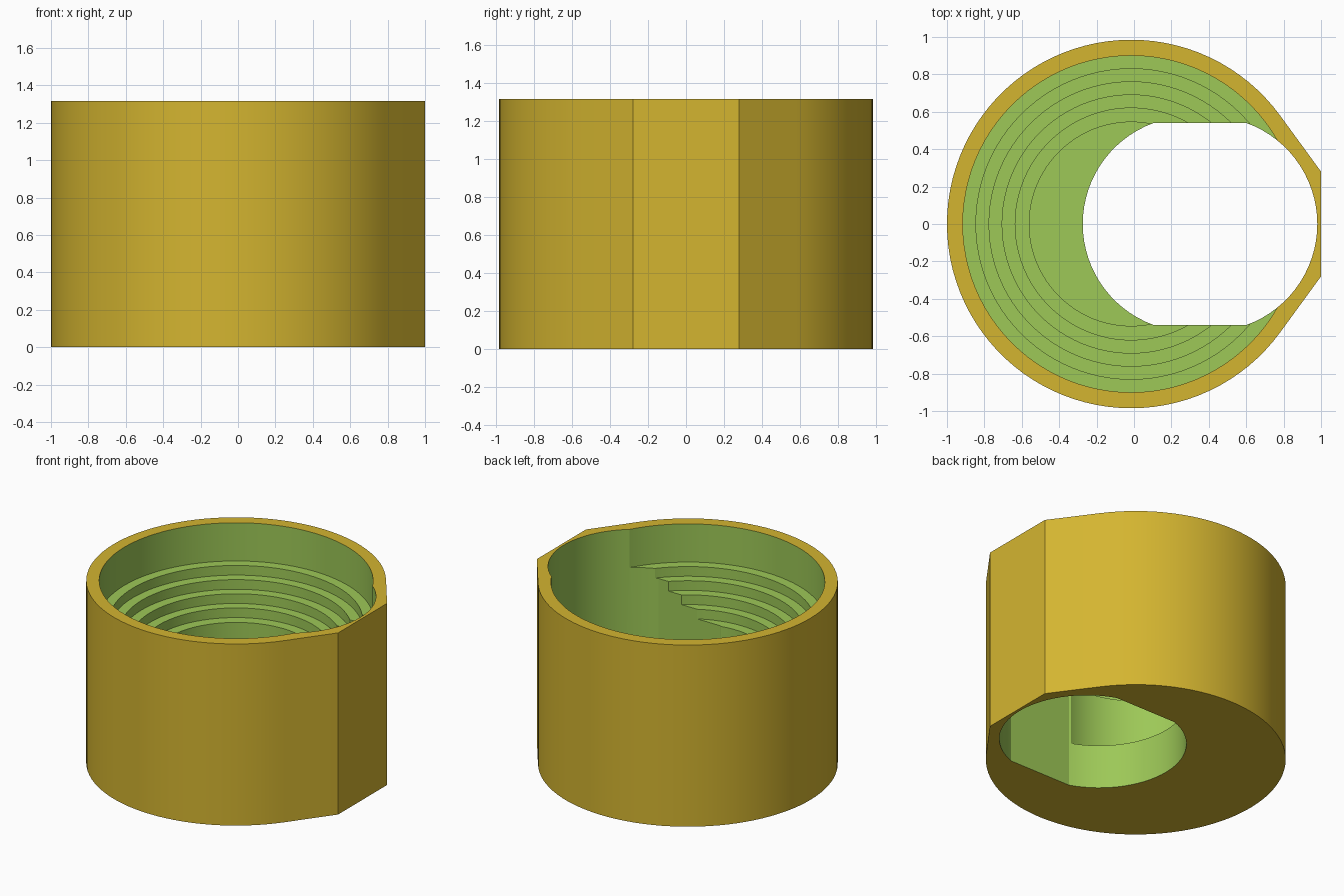
import bpy, bmesh, math

if "Cube" in bpy.data.objects:
    bpy.data.objects.remove(bpy.data.objects["Cube"])

HEIGHT = 1.317
AXIS_X = -0.015      # centre of the round cup
SEGMENTS = 96


def material(name, srgb):
    mat = bpy.data.materials.new(name)
    mat.diffuse_color = [(c / 255 / 12.92 if c < 11 else ((c / 255 + 0.055) / 1.055) ** 2.4)
                         for c in srgb] + [1.0]
    mat.use_nodes = True
    mat.node_tree.nodes["Principled BSDF"].inputs["Base Color"].default_value = mat.diffuse_color
    return mat


def arc(cx, r, start, end, n):
    return [(cx + r * math.cos(start + (end - start) * i / n),
             r * math.sin(start + (end - start) * i / n)) for i in range(n + 1)]


def prism(name, outline, z0, z1):
    bm = bmesh.new()
    base = bm.faces.new([bm.verts.new((x, y, z0)) for x, y in outline])
    top = bmesh.ops.extrude_face_region(bm, geom=[base])
    bmesh.ops.translate(bm, vec=(0, 0, z1 - z0),
                        verts=[v for v in top["geom"] if isinstance(v, bmesh.types.BMVert)])
    bmesh.ops.recalc_face_normals(bm, faces=bm.faces)
    mesh = bpy.data.meshes.new(name)
    bm.to_mesh(mesh)
    bm.free()
    obj = bpy.data.objects.new(name, mesh)
    bpy.context.collection.objects.link(obj)
    return obj


# Outer body: circle with tangents running to a flat on the +x side
tangent = math.radians(36.1)
outline = arc(AXIS_X, 0.985, tangent, 2 * math.pi - tangent, 80)
outline += [(1.0, -0.28), (1.0, 0.28)]
cup = prism("stepped_cup", outline, 0, HEIGHT)

# Stepped bore: (radius, floor height)
cutters = []
for i, (radius, floor) in enumerate([(0.90, 1.04), (0.83, 0.97), (0.76, 0.90),
                                     (0.69, 0.83), (0.62, 0.76), (0.545, 0.32)]):
    ring = arc(AXIS_X, radius, 0, 2 * math.pi, SEGMENTS)[:-1]
    cutters.append(prism(f"bore_cutter_{i}", ring, floor, HEIGHT + 0.1))

# Offset through hole: two arcs joined by flats at y = +-0.54
half = math.asin(0.54 / 0.574)
hole = arc(0.406, 0.574, -half, half, 30)
hole += arc(0.30, 0.574, math.pi - half, math.pi + half, 30)
cutters.append(prism("hole_cutter", hole, -0.1, HEIGHT + 0.1))

bpy.context.view_layer.objects.active = cup
for cutter in cutters:
    cutter.hide_render = True
    mod = cup.modifiers.new("cut", "BOOLEAN")
    mod.operation = "DIFFERENCE"
    mod.solver = "EXACT"
    mod.object = cutter
    bpy.ops.object.modifier_apply(modifier=mod.name)
    bpy.data.objects.remove(cutter)

# Ochre outside, green on every cut surface
cup.data.materials.clear()
cup.data.materials.append(material("ochre", (212, 181, 48)))
cup.data.materials.append(material("green", (157, 200, 87)))
for face in cup.data.polygons:
    c, n = face.center, face.normal
    if abs(n.z) > 0.5:
        inside = 0.01 < c.z < HEIGHT - 0.01
    else:
        inside = n.x * (c.x - 0.3) + n.y * c.y < 0
    face.material_index = int(inside)

bpy.ops.object.select_all(action="DESELECT")
cup.select_set(True)
bpy.ops.object.shade_smooth_by_angle(angle=math.radians(20))
